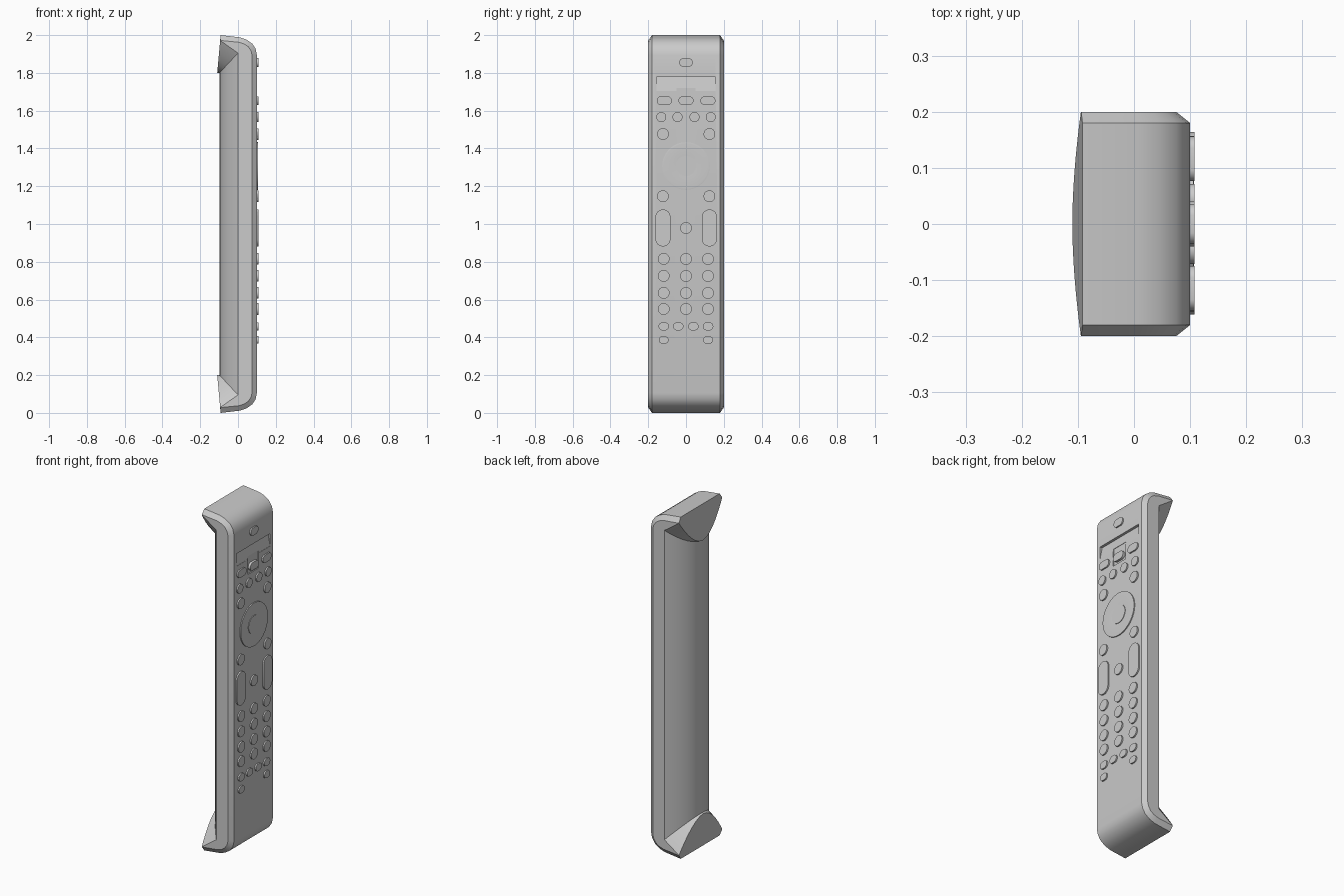
import bpy, bmesh, math
from mathutils import Vector

if "Cube" in bpy.data.objects:
    bpy.data.objects.remove(bpy.data.objects["Cube"], do_unlink=True)

grey = bpy.data.materials.new("plastic_grey")
grey.use_nodes = True
grey.diffuse_color = (0.6, 0.6, 0.6, 1)
grey.node_tree.nodes["Principled BSDF"].inputs["Base Color"].default_value = (0.6, 0.6, 0.6, 1)


def make_object(name, bm, smooth=True):
    bmesh.ops.remove_doubles(bm, verts=bm.verts, dist=0.0002)
    bmesh.ops.recalc_face_normals(bm, faces=bm.faces)
    mesh = bpy.data.meshes.new(name)
    bm.to_mesh(mesh)
    bm.free()
    mesh.materials.append(grey)
    ob = bpy.data.objects.new(name, mesh)
    bpy.context.collection.objects.link(ob)
    if smooth:
        smooth_object(ob)
    return ob


def smooth_object(ob):
    bpy.ops.object.select_all(action='DESELECT')
    bpy.context.view_layer.objects.active = ob
    ob.select_set(True)
    bpy.ops.object.shade_smooth_by_angle(angle=math.radians(28))


def loft(bm, rings):
    """Skin closed rings of equal length and cap both ends."""
    rows = [[bm.verts.new(p) for p in ring] for ring in rings]
    n = len(rows[0])
    for a, b in zip(rows, rows[1:]):
        for i in range(n):
            j = (i + 1) % n
            bm.faces.new((a[i], a[j], b[j], b[i]))
    bm.faces.new(rows[0])
    bm.faces.new(rows[-1])


# Body: one xz section per y station; chamfered rim, bowed back, hooked ends
RIM = [(-0.092, 0), (0.01, 0.012), (0.045, 0.024), (0.075, 0.045), (0.093, 0.072), (0.1, 0.105)]
INSET = [(-0.094, 0.028), (0.005, 0.038), (0.035, 0.048), (0.055, 0.062), (0.069, 0.083), (0.075, 0.108)]


def body_section(y):
    t = abs(y) / 0.2
    k = max(0, (abs(y) - 0.18) / 0.02)
    half = [Vector(a).lerp(Vector(b), k) for a, b in zip(RIM, INSET)]
    foot_z = 0.0285 + 0.1715 * (1 - t ** 1.8)
    back_x = -0.098 * (1 - t ** 2)
    half.insert(0, Vector((-0.092 - 0.09 * foot_z, foot_z)))
    half.insert(0, Vector((back_x, 0.095 + 0.105 * (1 - t ** 2))))
    full = half + [Vector((p.x, 2 - p.y)) for p in reversed(half)]
    return [(p.x, y, p.y) for p in full]


stations = [0.2, 0.192, 0.18, 0.155, 0.125, 0.095, 0.065, 0.033]
bm = bmesh.new()
loft(bm, [body_section(y) for y in [-s for s in stations] + [0] + stations[::-1]])
body = make_object("body", bm, smooth=False)


# Cut a sloping groove with a small thumb notch below it
def prism_cutter(name, outline, half_width):
    bm = bmesh.new()
    loft(bm, [[(x, y, z) for x, z in outline] for y in (-half_width, half_width)])
    return make_object(name, bm, smooth=False)


cutters = [
    prism_cutter("groove_cutter", [(0.13, 1.778), (0.085, 1.778), (0.099, 1.705), (0.13, 1.705)], 0.155),
    prism_cutter("notch_cutter", [(0.13, 1.72), (0.094, 1.72), (0.094, 1.617), (0.13, 1.617)], 0.049)]
bpy.context.view_layer.objects.active = body
for cutter in cutters:
    cutter.hide_render = True
    mod = body.modifiers.new("cut", 'BOOLEAN')
    mod.operation, mod.solver, mod.object = 'DIFFERENCE', 'EXACT', cutter
    bpy.ops.object.modifier_apply(modifier=mod.name)
    bpy.data.objects.remove(cutter, do_unlink=True)
smooth_object(body)


# Buttons: rounded pads standing slightly proud of the face
def pad(bm, y, z, w, h, base=0.09, top=0.108):
    r = min(w, h) / 2
    outline = []
    for i in range(24):
        a = 2 * math.pi * (i + 0.5) / 24
        c, s = math.cos(a), math.sin(a)
        outline.append((y + r * c + math.copysign(w / 2 - r, c),
                        z + r * s + math.copysign(h / 2 - r, s)))
    loft(bm, [[(x, p, q) for p, q in outline] for x in (base, top)])


SIDES = (-0.122, 0.124)
THREE = (-0.118, 0, 0.117)
ROWS = [  # name, y positions, heights, width, height
    ("power_button", (0,), (1.855,), 0.072, 0.046),
    ("source_buttons", (-0.115, 0, 0.116), (1.653,), 0.08, 0.046),
    ("colour_buttons", (-0.131, -0.045, 0.045, 0.131), (1.566,), 0.053, 0.053),
    ("menu_buttons", SIDES, (1.476, 1.147), 0.062, 0.062),
    ("rocker_buttons", SIDES, (0.979,), 0.08, 0.196),
    ("mute_button", (0,), (0.979,), 0.062, 0.062),
    ("number_buttons", THREE, (0.815, 0.725, 0.635, 0.55), 0.062, 0.062),
    ("playback_buttons", (-0.118, -0.041, 0.039, 0.117), (0.458,), 0.055, 0.043),
    ("lower_buttons", (-0.118, 0.117), (0.386,), 0.052, 0.04),
]
for name, ys, zs, w, h in ROWS:
    bm = bmesh.new()
    for z in zs:
        for y in ys:
            pad(bm, y, z, w, h)
    make_object(name, bm)

# Round navigation pad: raised ring dished toward a central button
bm = bmesh.new()
loft(bm, [[(x, r * math.cos(a), 1.307 + r * math.sin(a))
           for a in (2 * math.pi * i / 48 for i in range(48))]
          for r, x in ((0.126, 0.09), (0.126, 0.106), (0.118, 0.107), (0.058, 0.103))])
make_object("navigation_ring", bm)
bm = bmesh.new()
pad(bm, 0, 1.307, 0.106, 0.106, top=0.106)
make_object("navigation_centre", bm)
